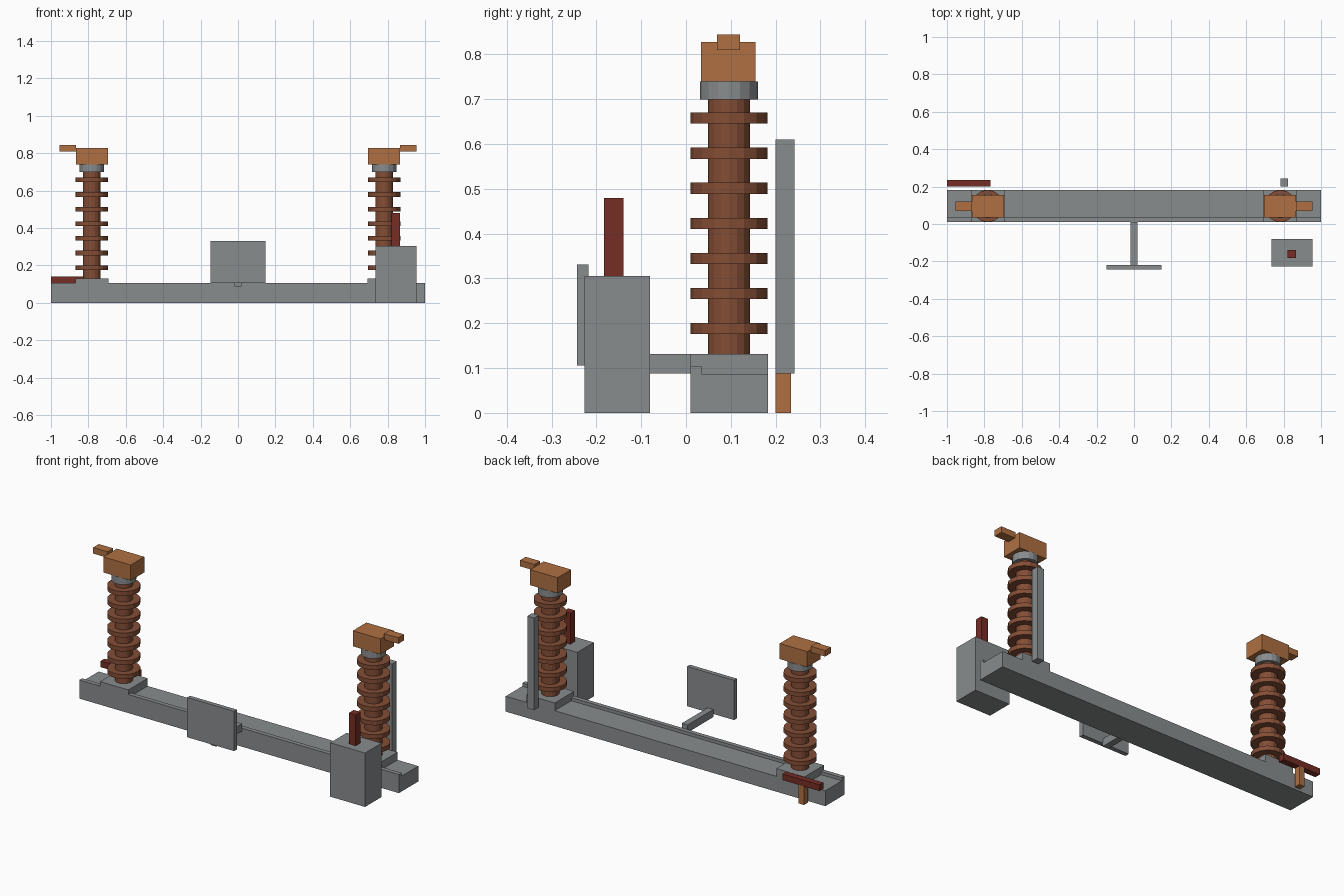
import bpy
import bmesh
from mathutils import Matrix, Vector

cube = bpy.data.objects.get("Cube")
if cube:
    bpy.data.objects.remove(cube, do_unlink=True)


def material(name, rgb):
    m = bpy.data.materials.new(name)
    m.use_nodes = True
    m.diffuse_color = (*rgb, 1)
    m.node_tree.nodes["Principled BSDF"].inputs["Base Color"].default_value = (*rgb, 1)
    return m


GREY = material("galvanised grey", (0.25, 0.265, 0.27))
BROWN = material("brown porcelain", (0.23, 0.075, 0.036))
COPPER = material("copper", (0.43, 0.16, 0.055))
RED = material("dark red", (0.18, 0.026, 0.018))


def finish(name, bm, mat):
    bmesh.ops.recalc_face_normals(bm, faces=bm.faces)
    mesh = bpy.data.meshes.new(name)
    bm.to_mesh(mesh)
    bm.free()
    mesh.materials.append(mat)
    ob = bpy.data.objects.new(name, mesh)
    bpy.context.collection.objects.link(ob)
    return ob


def box(name, mat, x, y, z):
    """Box from (min, max) ranges along each axis."""
    bm = bmesh.new()
    centre = Vector([sum(r) / 2 for r in (x, y, z)])
    size = [r[1] - r[0] for r in (x, y, z)]
    bmesh.ops.create_cube(bm, size=1, matrix=Matrix.Translation(centre) @ Matrix.Diagonal((*size, 1)))
    return finish(name, bm, mat)


def mirrored(side, lo, hi):
    return tuple(sorted((side * lo, side * hi)))


def lathe(name, mat, x, y, profile, sides=16):
    """Stack of rings (radius, height) closed at both ends."""
    bm = bmesh.new()
    rings = []
    for r, z in profile:
        ring = bmesh.ops.create_circle(bm, segments=sides, radius=r,
                                       matrix=Matrix.Translation((x, y, z)))
        rings.append(ring["verts"])
    for a, b in zip(rings, rings[1:]):
        for i in range(sides):
            j = (i + 1) % sides
            bm.faces.new((a[i], a[j], b[j], b[i]))
    bm.faces.new(rings[0])
    bm.faces.new(rings[-1])
    return finish(name, bm, mat)


# Base beam with a raised front lip
box("base_beam", GREY, (-1, 1), (0.01, 0.183), (0, 0.087))
box("beam_front_lip", GREY, (-1, 1), (0.01, 0.035), (0.087, 0.105))

# Insulator columns, mirrored at both ends
CORE, SHED, HALF = 0.047, 0.086, 0.0125
for side, label in ((1, "left"), (-1, "right")):
    x, y = side * 0.782, 0.096
    box(label + "_mount", GREY, mirrored(side, 0.693, 0.87), (0.01, 0.183), (0.087, 0.131))
    profile = [(CORE, 0.131)]
    for i in range(7):
        z = 0.188 + i * 0.0783
        profile += [(CORE, z - HALF), (SHED, z - HALF), (SHED, z + HALF), (CORE, z + HALF)]
    profile.append((CORE, 0.7))
    lathe(label + "_insulator", BROWN, x, y, profile)
    lathe(label + "_collar", GREY, x, y, [(0.065, 0.699), (0.065, 0.74)])
    box(label + "_terminal", COPPER, mirrored(side, 0.695, 0.867), (0.034, 0.155), (0.74, 0.828))
    box(label + "_terminal_tab", COPPER, mirrored(side, 0.865, 0.955), (0.069, 0.12), (0.81, 0.844))

# Name plate panel on its arm
box("panel_arm", GREY, (-0.018, 0.018), (-0.22, 0.011), (0.088, 0.131))
box("panel", GREY, (-0.148, 0.146), (-0.243, -0.218), (0.106, 0.331))

# Control cabinet with its handle
box("cabinet", GREY, (0.736, 0.954), (-0.227, -0.08), (0, 0.305))
box("cabinet_handle", RED, (0.822, 0.865), (-0.183, -0.14), (0.305, 0.48))

# Rear operating post, rear lever and its peg
box("rear_post", GREY, (0.782, 0.824), (0.2, 0.242), (0.088, 0.61))
box("rear_lever", RED, (-1, -0.767), (0.2, 0.234), (0.105, 0.14))
box("lever_peg", COPPER, (-0.902, -0.868), (0.2, 0.234), (0, 0.105))
